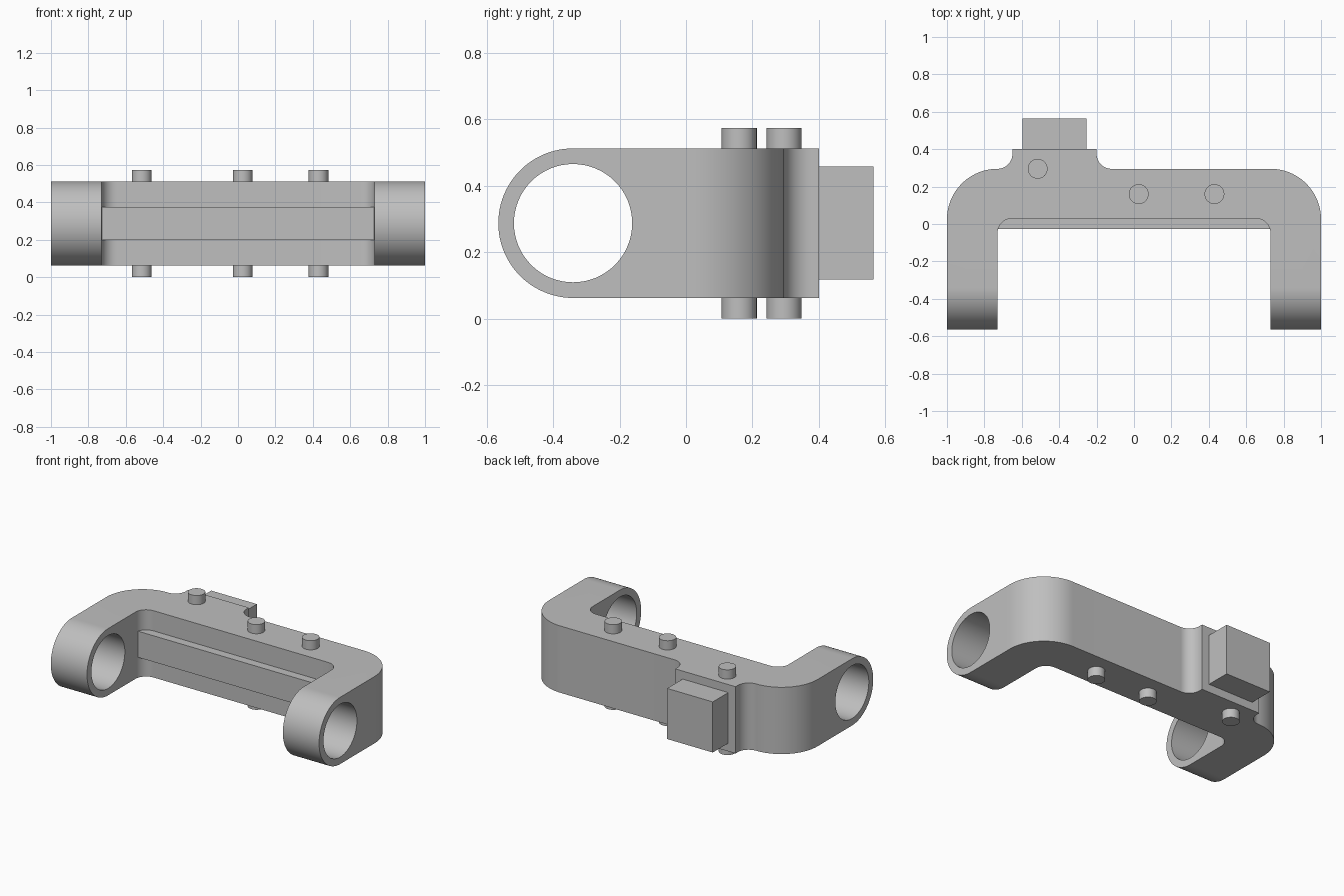
import bpy, bmesh, math
from mathutils import Matrix

cube = bpy.data.objects.get("Cube")
if cube:
    bpy.data.objects.remove(cube, do_unlink=True)

# Single grey material
GREY = (0.52, 0.52, 0.52, 1)
mat = bpy.data.materials.new("plain grey")
mat.use_nodes = True
mat.diffuse_color = GREY
mat.node_tree.nodes["Principled BSDF"].inputs["Base Color"].default_value = GREY

BOTTOM, TOP = 0.062, 0.512
MID, HALF = (TOP + BOTTOM) / 2, (TOP - BOTTOM) / 2
EYE_Y = -0.565 + HALF


def finish(name, bm):
    bmesh.ops.recalc_face_normals(bm, faces=bm.faces)
    mesh = bpy.data.meshes.new(name)
    bm.to_mesh(mesh)
    bm.free()
    mesh.materials.append(mat)
    obj = bpy.data.objects.new(name, mesh)
    bpy.context.collection.objects.link(obj)
    return obj


def box(name, x, y, z):
    bm = bmesh.new()
    bmesh.ops.create_cube(bm, size=1)
    for v in bm.verts:
        for i, (lo, hi) in enumerate((x, y, z)):
            v.co[i] = lo if v.co[i] < 0 else hi
    return finish(name, bm)


def cylinder(name, radius, length, matrix, sides):
    bm = bmesh.new()
    bmesh.ops.create_cone(bm, cap_ends=True, segments=sides, radius1=radius,
                          radius2=radius, depth=length, matrix=matrix)
    return finish(name, bm)


def prism(name, points, offset):
    bm = bmesh.new()
    face = bm.faces.new([bm.verts.new(p) for p in points])
    moved = bmesh.ops.extrude_face_region(bm, geom=[face])["geom"]
    bmesh.ops.translate(bm, vec=offset, verts=[v for v in moved if isinstance(v, bmesh.types.BMVert)])
    return finish(name, bm)


def arc(cx, cy, r, start, end, steps=16):
    angles = [math.radians(start + (end - start) * i / steps) for i in range(steps + 1)]
    return [(cx + r * math.cos(a), cy + r * math.sin(a)) for a in angles]


def smooth(obj):
    bpy.ops.object.select_all(action="DESELECT")
    obj.select_set(True)
    bpy.context.view_layer.objects.active = obj
    bpy.ops.object.shade_smooth_by_angle(angle=math.radians(30))


# Plan outline of the bracket, with rounded shoulders and a raised rear boss
outline = [(-1, -0.7)]
outline += arc(-0.73, 0.025, 0.27, 180, 90, 24)
outline += arc(-0.73, 0.375, 0.08, 270, 360)
outline += [(-0.65, 0.4), (-0.2, 0.4)]
outline += arc(-0.12, 0.375, 0.08, 180, 270)
outline += arc(0.73, 0.025, 0.27, 90, 0, 24)
outline += [(1, -0.7), (0.73, -0.7)]
outline += arc(0.65, -0.05, 0.08, 0, 90)
outline += arc(-0.65, -0.05, 0.08, 90, 180)
outline += [(-0.73, -0.7)]
bracket = prism("bracket", [(x, y, -0.3) for x, y in outline], (0, 0, 1.2))

# Side silhouette rounds the arm tips; the bore passes through both arms
side = arc(EYE_Y, MID, HALF, 90, 270, 48) + [(0.8, BOTTOM), (0.8, TOP)]
tip_cutter = prism("tip_cutter", [(-1.2, y, z) for y, z in side], (2.4, 0, 0))
bore_cutter = cylinder("bore_cutter", 0.178, 2.6,
                       Matrix.Translation((0, EYE_Y, MID)) @ Matrix.Rotation(math.pi / 2, 4, "Y"), 64)
for cutter, operation in ((tip_cutter, "INTERSECT"), (bore_cutter, "DIFFERENCE")):
    mod = bracket.modifiers.new(cutter.name, "BOOLEAN")
    mod.object, mod.operation, mod.solver = cutter, operation, "EXACT"
bpy.context.view_layer.update()
shaped = bpy.data.meshes.new_from_object(bracket.evaluated_get(bpy.context.evaluated_depsgraph_get()))
bracket.modifiers.clear()
bracket.data = shaped
for cutter in (tip_cutter, bore_cutter):
    bpy.data.objects.remove(cutter, do_unlink=True)
smooth(bracket)

# Inner rail across the crossbar and the rectangular rear lug
box("inner_rail", (-0.75, 0.75), (-0.028, 0.08), (0.2, 0.376))
box("rear_lug", (-0.595, -0.255), (0.35, 0.565), (0.117, 0.458))

# Pins standing out above and below the crossbar
for name, x, y in (("right_pin", -0.515, 0.295), ("middle_pin", 0.025, 0.16), ("left_pin", 0.43, 0.16)):
    smooth(cylinder(name, 0.053, 0.574, Matrix.Translation((x, y, MID)), 32))
